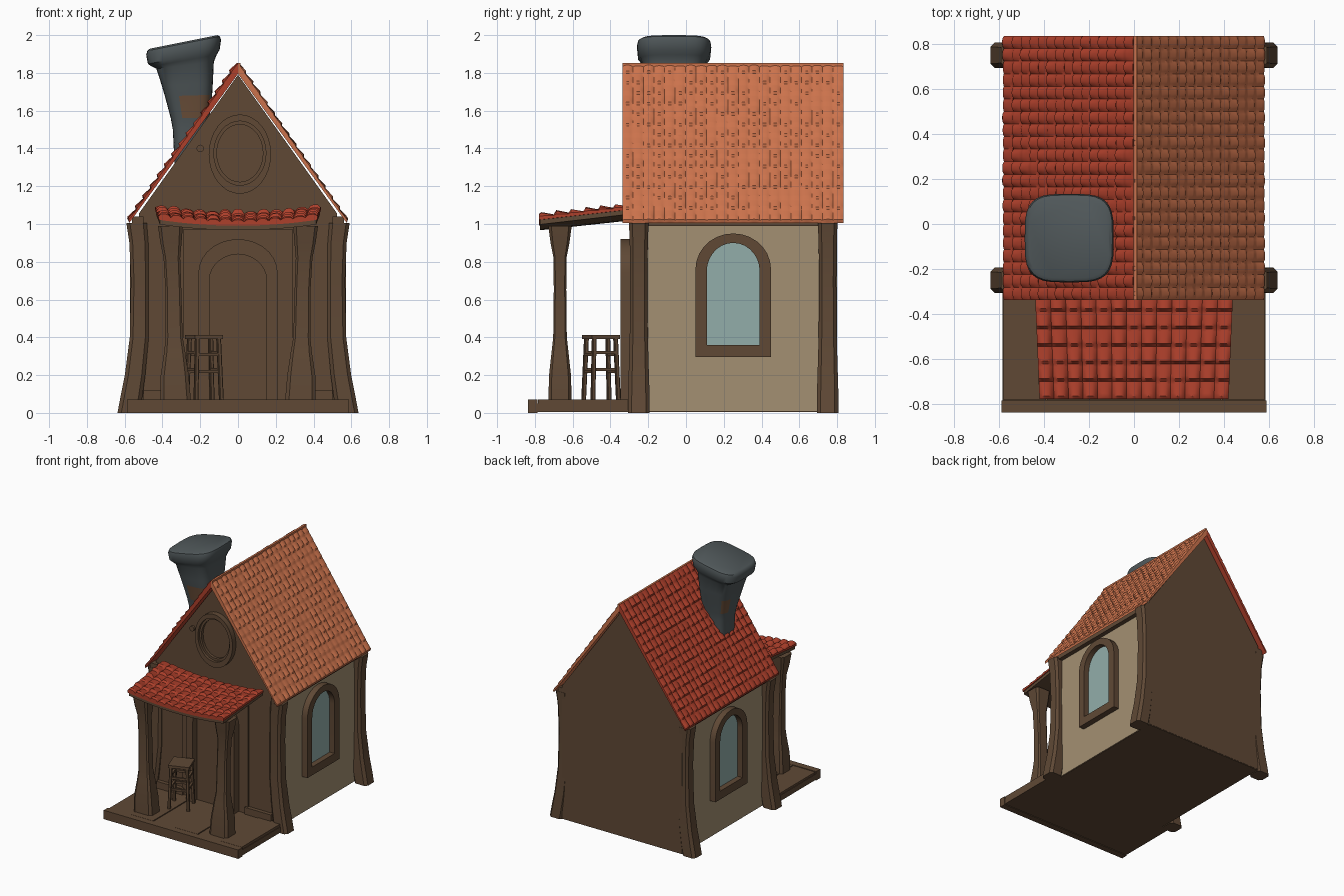
import bpy, bmesh, math, random
from mathutils import Vector, Matrix

if "Cube" in bpy.data.objects:
    bpy.data.objects.remove(bpy.data.objects["Cube"])

random.seed(4)


def material(name, r, g, b):
    m = bpy.data.materials.new(name)
    m.diffuse_color = (r, g, b, 1)
    m.use_nodes = True
    m.node_tree.nodes["Principled BSDF"].inputs["Base Color"].default_value = m.diffuse_color
    return m


WOOD = material("brown wood", 0.115, 0.066, 0.036)
PLASTER = material("beige plaster", 0.37, 0.28, 0.17)
RED = material("red tile", 0.42, 0.05, 0.024)
ORANGE = material("orange tile", 0.60, 0.17, 0.072)
SLATE = material("slate grey", 0.08, 0.097, 0.102)
RUST = material("rusty brown", 0.16, 0.085, 0.045)
GLASS = material("pale blue glass", 0.29, 0.42, 0.40)


def make(name, verts, faces, *mats, smooth=True):
    me = bpy.data.meshes.new(name)
    me.from_pydata([tuple(v) for v in verts], [], faces)
    bm = bmesh.new()
    bm.from_mesh(me)
    bmesh.ops.recalc_face_normals(bm, faces=bm.faces)
    bm.to_mesh(me)
    bm.free()
    ob = bpy.data.objects.new(name, me)
    bpy.context.collection.objects.link(ob)
    for m in mats:
        me.materials.append(m)
    if smooth:
        bpy.ops.object.select_all(action='DESELECT')
        ob.select_set(True)
        bpy.context.view_layer.objects.active = ob
        bpy.ops.object.shade_smooth_by_angle(angle=math.radians(35))
    return ob


def loft(name, rings, *mats, smooth=True):
    """Skin a stack of equal-length rings and cap both ends."""
    n = len(rings[0])
    verts = [p for r in rings for p in r]
    faces = [(k*n+i, k*n+(i+1) % n, (k+1)*n+(i+1) % n, (k+1)*n+i)
             for k in range(len(rings)-1) for i in range(n)]
    faces += [tuple(range(n)), tuple(range(len(verts)-n, len(verts)))]
    return make(name, verts, faces, *mats, smooth=smooth)


def box(name, x0, x1, y0, y1, z0, z1, mat):
    return loft(name, [[(x0, y0, z), (x1, y0, z), (x1, y1, z), (x0, y1, z)]
                       for z in (z0, z1)], mat, smooth=False)


def ring8(cx, cy, z, hx, hy, c=0.35):
    """Rectangle with chamfered corners."""
    a, b = hx*(1-c), hy*(1-c)
    return [(cx+x, cy+y, z) for x, y in ((a, -hy), (hx, -b), (hx, b), (a, hy),
                                         (-a, hy), (-hx, b), (-hx, -b), (-a, -hy))]


def arch(c, hw, z0, spring, top, n=14):
    """Arched outline in a wall plane."""
    pts = [(c-hw, z0), (c+hw, z0)]
    return pts + [(c+hw*math.cos(math.pi*i/n), spring+(top-spring)*math.sin(math.pi*i/n))
                  for i in range(n+1)]


def ellipse(c, z, rx, rz, n=32):
    return [(c+rx*math.cos(2*math.pi*i/n), z+rz*math.sin(2*math.pi*i/n)) for i in range(n)]


def frame(name, outer, inner, d0, d1, place, mat):
    """Solid frame between two outlines, from depth d0 to d1."""
    n = len(outer)
    loops = [(outer, d0), (outer, d1), (inner, d1), (inner, d0)]
    verts = [place(a, b, d) for pts, d in loops for a, b in pts]
    faces = [(k*n+i, k*n+(i+1) % n, ((k+1) % 4)*n+(i+1) % n, ((k+1) % 4)*n+i)
             for k in range(4) for i in range(n)]
    return make(name, verts, faces, mat)


def plate(name, outline, d0, d1, place, mat):
    return loft(name, [[place(a, b, d) for a, b in outline] for d in (d0, d1)], mat)


def sheet(name, fn, cols, rows, amp, thick, mat, su=5, sv=6, taper=0.0):
    """Slab fn(u, v, h) whose upper side is covered with rounded overlapping tiles."""
    nu, nv = cols*su, rows*sv
    jit = {(i, j): random.uniform(0.5, 1.15) for i in range(cols) for j in range(rows)}
    top, low = [], []
    for j in range(nv+1):
        for i in range(nu+1):
            u, v = i/nu, j/nv
            ci, rj = min(i//su, cols-1), min(j//sv, rows-1)
            fu, fv = i/su-ci, j/sv-rj
            bump = (1-abs(2*fu-1)**3)*(0.35+0.65*fv)*(1 if fv < 0.95 else 0.55)
            top.append(fn(u, v, amp*(bump*jit[ci, rj]+0.25*fv)))
            low.append(fn(u, v, 0)-Vector((0, 0, thick*(1-taper*v))))
    w, off = nu+1, len(top)
    quads = [(j*w+i, j*w+i+1, (j+1)*w+i+1, (j+1)*w+i) for j in range(nv) for i in range(nu)]
    faces = quads + [tuple(off+k for k in q) for q in quads]
    rim = list(range(w)) + [j*w+nu for j in range(1, nv+1)] \
        + [nv*w+i for i in range(nu-1, -1, -1)] + [j*w for j in range(nv-1, 0, -1)]
    for a, b in zip(rim, rim[1:]+rim[:1]):
        faces.append((a, b, b+off, a+off))
    return make(name, top+low, faces, mat)


def front(a, b, d):
    return (a, -d, b)


# House body: pentagon extruded back, plaster on the sides only
gable = [(-.525, .01), (.525, .01), (.525, 1.055), (0, 1.79), (-.525, 1.055)]
walls = loft("house_walls", [[(x, y, z) for x, z in gable] for y in (-.275, .80)],
             WOOD, PLASTER, smooth=False)
for p in walls.data.polygons:
    p.material_index = 1 if abs(p.normal.x) > 0.9 else 0

# Floor and porch deck
box("house_floor", -.522, .522, -.32, .798, 0.005, .05, WOOD)
box("deck_base", -.585, .585, -.83, -.29, 0.005, .05, WOOD)
box("deck_edge_board", -.588, .588, -.837, -.785, 0.0, .07, WOOD)
for i in range(6):
    x = -.583+i*1.166/6
    box("deck_plank", x+.002, x+1.166/6-.002, -.783, -.29, .04, .066+.004*(i % 2), WOOD)

for s in (-1, 1):
    # Flared corner posts
    for y in (-.25, .75):
        prof = [(0, .58, .06), (.08, .565, .06), (.2, .545, .056), (.4, .523, .05),
                (.7, .52, .047), (.9, .525, .05), (1.005, .537, .054)]
        loft("corner_post", [ring8(s*cx, y, z, h if z > .3 else h-.002, h*.96)
                             for z, cx, h in prof], WOOD)
    box("eave_beam", min(s*.5, s*.56), max(s*.5, s*.56), -.30, .80, .99, 1.04, WOOD)

    # Porch posts with heavy foot and head
    prof = [(.05, .33, .082, .062), (.2, .335, .074, .058), (.32, .335, .056, .045),
            (.4, .338, .045, .036), (.65, .342, .042, .033), (.82, .35, .044, .034),
            (.9, .355, .056, .05), (.99, .358, .066, .062)]
    loft("porch_post", [ring8(s*cx, -.667, z, hx, hy, .25) for z, cx, hx, hy in prof], WOOD)
    box("baseboard", min(s*.27, s*.5), max(s*.27, s*.5), -.305, -.26, .05, .12, WOOD)

    # Arched side windows
    def side(a, b, d, s=s):
        return (s*d, a, b)
    frame("side_window_frame", arch(.25, .2, .295, .76, .95), arch(.25, .14, .36, .75, .9),
          .51, .572, side, WOOD)
    plate("side_window_glass", arch(.25, .15, .35, .75, .905), .52, .529, side, GLASS)

    # Tiled main roof slope, thinning towards the eave
    def slope(u, v, h, s=s):
        return Vector((s*(.575*v+.82*h), -.337+1.172*u, 1.85-.83*v+.57*h))
    sheet("roof_left" if s < 0 else "roof_right", slope, 21, 15, .016 if s < 0 else .011,
          .055, RED if s < 0 else ORANGE, taper=.75)
box("ridge_strip", -.002, .014, -.337, .835, 1.82, 1.852, ORANGE)


# Sagging porch roof on a plank underlay
def porch(u, v, h, grow=0.0):
    x = (2*u-1)*(.44-.02*v-grow)
    return Vector((x, -.31-(.468-grow)*v, 1.055-.05*v+.033*(x/.43)**2+h))


sheet("porch_roof", porch, 13, 6, .026, .014, RED, 6, 6)
sheet("porch_roof_board", lambda u, v, h: porch(u, v, h-.012, .006), 12, 3, 0, .026, WOOD, 1, 1)

# Doorway
box("door_panel", -.29, .29, -.288, -.26, .06, .97, WOOD)
frame("door_frame", arch(0, .21, .05, .74, .92), arch(0, .152, .06, .70, .84),
      .25, .348, front, WOOD)
plate("door", arch(0, .156, .06, .70, .845), .28, .297, front, WOOD)

# Round gable window and wall peg
frame("gable_window_frame", ellipse(.01, 1.37, .165, .21), ellipse(.01, 1.375, .138, .17),
      .26, .318, front, WOOD)
frame("gable_window_trim", ellipse(.01, 1.375, .142, .174), ellipse(.01, 1.375, .122, .152),
      .26, .297, front, WOOD)
plate("wall_peg", ellipse(-.2, 1.4, .02, .02, 12), .26, .293, front, WOOD)

# Stool on the porch, slightly turned
turn = Matrix.Translation((-.18, -.45, 0)) @ Matrix.Rotation(math.radians(20), 4, 'Z')
stool = [box("stool_seat", -.078, .078, -.078, .078, .392, .412, WOOD)]
for sx in (-1, 1):
    for sy in (-1, 1):
        stool.append(loft("stool_leg", [ring8(sx*k, sy*k, z, .011, .011)
                                        for z, k in ((.06, .072), (.40, .06))], WOOD))
    e = sx*.065
    for z in (.22, .31):
        stool.append(box("stool_rung", -.065, .065, e-.008, e+.008, z-.008, z+.008, WOOD))
        stool.append(box("stool_rung", e-.008, e+.008, -.065, .065, z+.002, z+.018, WOOD))
for ob in stool:
    ob.data.transform(turn)


# Leaning chimney that widens to a tilted cap
def soft_square(z, cx, hx, hy, tilt, n=32):
    pts = []
    for i in range(n):
        c, s = math.cos(2*math.pi*i/n), math.sin(2*math.pi*i/n)
        x = hx*math.copysign(abs(c)**.55, c)
        pts.append((cx+x, -.063+hy*math.copysign(abs(s)**.55, s), z+tilt*x))
    return pts


stack = [(1.3, -.25, .085, .09, 0), (1.5, -.25, .095, .10, 0), (1.56, -.253, .103, .11, 0),
         (1.68, -.262, .125, .135, .03), (1.74, -.268, .135, .147, .06),
         (1.84, -.28, .152, .165, .12), (1.865, -.285, .172, .178, .18),
         (1.885, -.287, .19, .192, .2), (1.935, -.288, .198, .197, .2),
         (1.955, -.288, .192, .192, .2), (1.964, -.288, .178, .178, .2)]
chimney = loft("chimney", [soft_square(*r) for r in stack], SLATE, RUST)
for p in chimney.data.polygons:
    patch = (p.normal.y < -.4 and p.center.x > -.31) or (p.normal.x < -.5 and p.center.y > -.03)
    p.material_index = 1 if 1.55 < p.center.z < 1.69 and patch else 0
